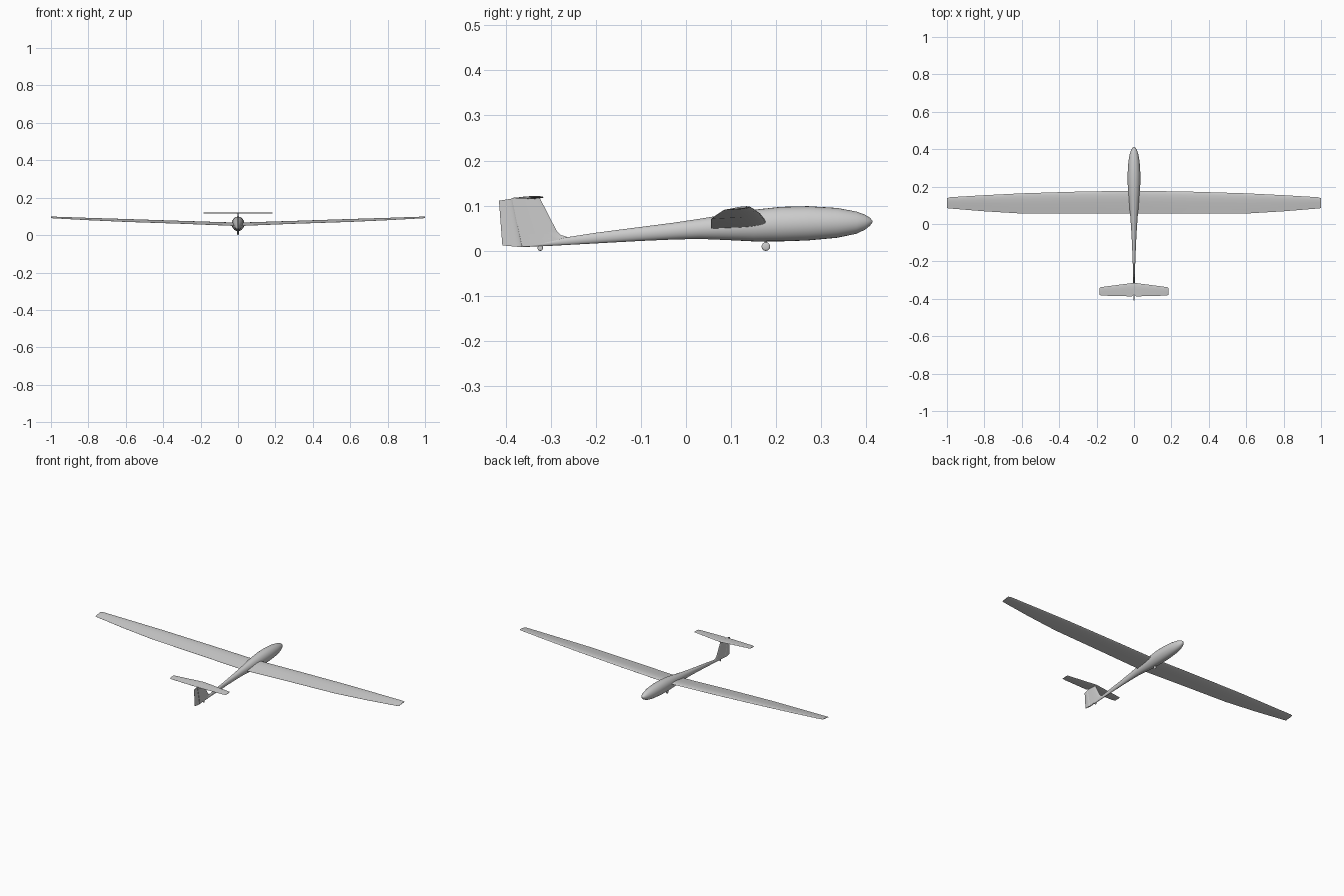
import bpy, bmesh, math
from mathutils import Vector

if "Cube" in bpy.data.objects:
    bpy.data.objects.remove(bpy.data.objects["Cube"])


def finish(name, bm, angle=35):
    bmesh.ops.remove_doubles(bm, verts=bm.verts, dist=1e-6)
    bmesh.ops.recalc_face_normals(bm, faces=bm.faces)
    mesh = bpy.data.meshes.new(name)
    bm.to_mesh(mesh)
    bm.free()
    ob = bpy.data.objects.new(name, mesh)
    bpy.context.collection.objects.link(ob)
    bpy.ops.object.select_all(action='DESELECT')
    ob.select_set(True)
    bpy.context.view_layer.objects.active = ob
    bpy.ops.object.shade_smooth_by_angle(angle=math.radians(angle))
    return ob


def loft(name, rings, angle=35):
    """Skin a list of closed rings and cap both ends."""
    bm = bmesh.new()
    loops = [[bm.verts.new(p) for p in r] for r in rings]
    n = len(loops[0])
    for a, b in zip(loops, loops[1:]):
        for i in range(n):
            bm.faces.new((a[i], a[(i + 1) % n], b[(i + 1) % n], b[i]))
    bm.faces.new(loops[0])
    bm.faces.new(loops[-1])
    return finish(name, bm, angle)


# Aerofoil half thickness, as chord fraction and thickness fraction
FOIL = [(0.015, 0.25), (0.06, 0.55), (0.15, 0.85), (0.3, 1.0),
        (0.5, 0.85), (0.75, 0.45)]


def foil(lead, trail, thick, across, camber=1.0):
    """Closed section from lead to trail, thickened along 'across'."""
    lead, trail, across = Vector(lead), Vector(trail), Vector(across)
    up = [lead.lerp(trail, t) + across * thick / 2 * h for t, h in FOIL]
    low = [lead.lerp(trail, t) - across * thick / 2 * h * camber for t, h in FOIL]
    tip = across * thick * 0.03
    return [lead] + up + [trail + tip, trail - tip] + low[::-1]


# Fuselage: y, top z, bottom z, half width
SECTIONS = [(0.413, 0.067, 0.063, 0.002), (0.408, 0.073, 0.056, 0.008),
            (0.397, 0.080, 0.047, 0.015), (0.378, 0.087, 0.038, 0.022),
            (0.335, 0.095, 0.029, 0.030), (0.27, 0.099, 0.023, 0.034),
            (0.21, 0.0975, 0.021, 0.0335), (0.15, 0.091, 0.021, 0.030),
            (0.09, 0.081, 0.024, 0.0245), (0.03, 0.071, 0.0265, 0.019),
            (-0.03, 0.062, 0.025, 0.015), (-0.1, 0.053, 0.022, 0.011),
            (-0.2, 0.040, 0.0165, 0.007), (-0.265, 0.030, 0.013, 0.005),
            (-0.32, 0.020, 0.010, 0.004), (-0.362, 0.011, 0.0085, 0.002)]
N = 28
loft("fuselage", [[(w * math.sin(2 * math.pi * i / N), y,
                    (t + b) / 2 + (t - b) / 2 * math.cos(2 * math.pi * i / N))
                   for i in range(N)] for y, t, b, w in SECTIONS])

# Wing: x, leading y, leading z, trailing y, trailing z, thickness
HALF = [(0.3, 0.173, 0.072, 0.055, 0.061, 0.014),
        (0.6, 0.164, 0.083, 0.056, 0.071, 0.012),
        (0.8, 0.154, 0.090, 0.068, 0.080, 0.009),
        (0.985, 0.143, 0.097, 0.083, 0.090, 0.007),
        (1.0, 0.138, 0.0975, 0.085, 0.091, 0.004)]
CENTRE = (0, 0.178, 0.062, 0.055, 0.049, 0.016)
stations = [(-s[0],) + s[1:] for s in reversed(HALF)] + [CENTRE] + HALF
loft("wing", [foil((x, ly, lz), (x, ty, tz), th, (0, 0, 1), 0.7)
              for x, ly, lz, ty, tz, th in stations])

# Tailplane on top of the fin: x, leading y, trailing y, thickness
HALF = [(0.012, -0.316, -0.387, 0.006), (0.165, -0.336, -0.383, 0.005),
        (0.18, -0.338, -0.381, 0.0045), (0.185, -0.343, -0.379, 0.003)]
CENTRE = (0, -0.315, -0.375, 0.006)
stations = [(-s[0],) + s[1:] for s in reversed(HALF)] + [CENTRE] + HALF
loft("tailplane", [foil((x, ly, 0.119), (x, ty, 0.117), th, (0, 0, 1))
                   for x, ly, ty, th in stations])

# Fin with a blended foot: z, leading y, hinge y, half thickness


def fin_ring(z, z2, ly, hy, w):
    pts = [(0, 0), (0.06, 0.5), (0.25, 0.85), (0.6, 1), (1, 0.9)]
    side = [(w * h, ly + (hy - ly) * t, z + (z2 - z) * t) for t, h in pts]
    return side + [(-x, y, zz) for x, y, zz in side[:0:-1]]


loft("fin", [fin_ring(*r) for r in
             [(0.026, 0.009, -0.258, -0.363, 0.004),
              (0.031, 0.016, -0.264, -0.365, 0.004),
              (0.035, 0.026, -0.277, -0.367, 0.004),
              (0.043, 0.040, -0.286, -0.370, 0.004),
              (0.117, 0.117, -0.324, -0.386, 0.004)]])

# Rudder behind the hinge line, with a round leading edge
loft("rudder", [foil((0, -0.362, 0.008), (0, -0.407, 0.012), 0.008, (1, 0, 0)),
                foil((0, -0.384, 0.116), (0, -0.4145, 0.111), 0.007, (1, 0, 0))])


# Wheels: rounded discs lying across the fuselage
def wheel(name, y, r, width):
    prof = [(-0.5, 0.6), (-0.4, 0.87), (-0.15, 1), (0.15, 1), (0.4, 0.87), (0.5, 0.6)]
    loft(name, [[(x * width, y + r * k * math.cos(2 * math.pi * i / 24),
                  r + r * k * math.sin(2 * math.pi * i / 24)) for i in range(24)]
                for x, k in prof], 50)


wheel("main_wheel", 0.177, 0.0095, 0.009)
wheel("tail_wheel", -0.323, 0.006, 0.005)

# Strut holding the main wheel under the belly
bm = bmesh.new()
bmesh.ops.create_cube(bm, size=1)
for v in bm.verts:
    v.co = Vector((v.co.x * 0.003, 0.177 + v.co.y * 0.006, 0.018 + v.co.z * 0.014))
finish("wheel_strut", bm)
